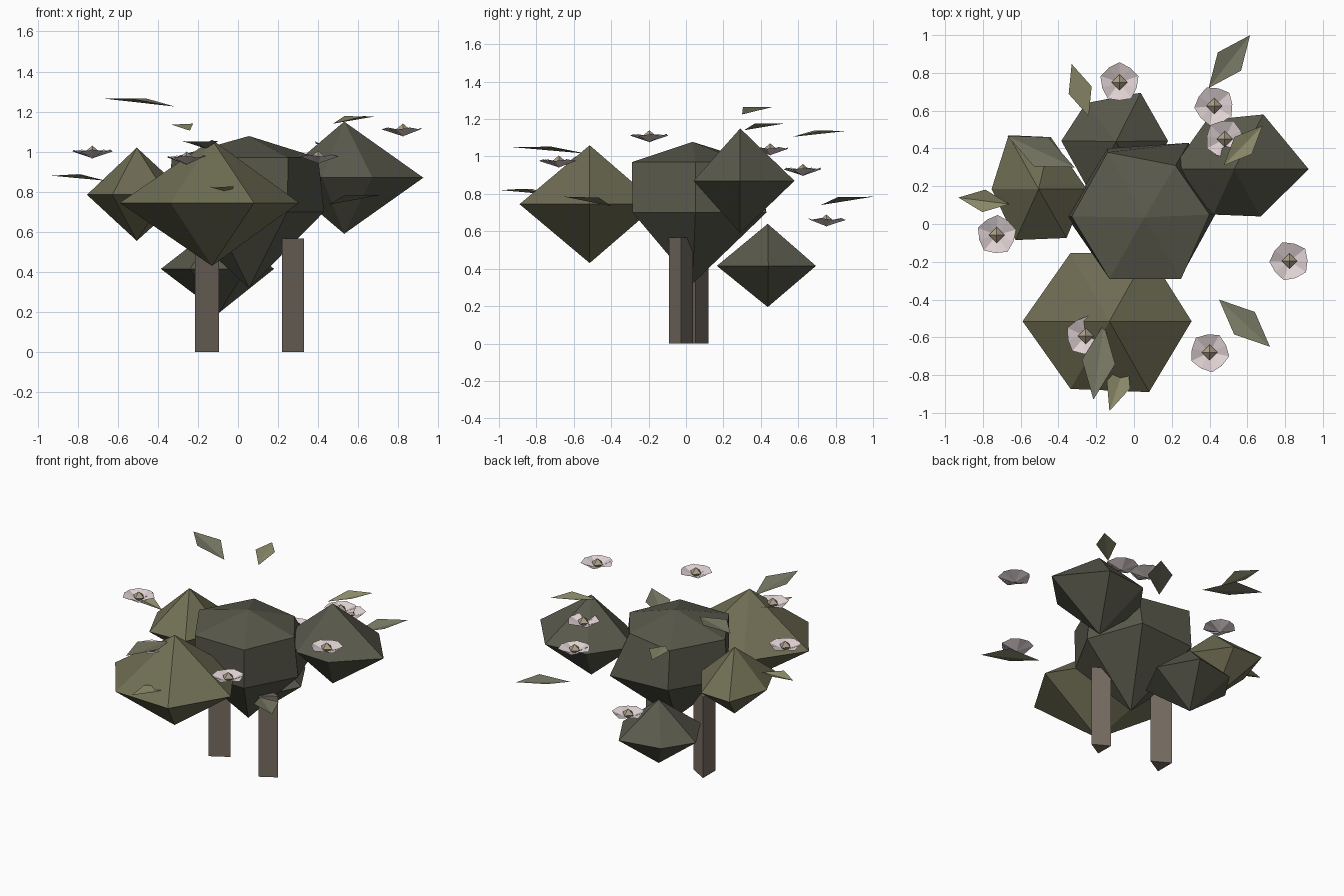
import bpy
from math import sin, cos, radians
from mathutils import Vector

if "Cube" in bpy.data.objects:
    bpy.data.objects.remove(bpy.data.objects["Cube"])


def material(name, rgb):
    m = bpy.data.materials.new(name)
    m.diffuse_color = (*rgb, 1)
    m.use_nodes = True
    m.node_tree.nodes["Principled BSDF"].inputs["Base Color"].default_value = m.diffuse_color
    return m


GREY_GREEN = material("grey_green", (0.10, 0.10, 0.072))
OLIVE = material("olive", (0.16, 0.155, 0.088))
BARK = material("bark", (0.18, 0.15, 0.12))
PETAL = material("petal", (0.74, 0.64, 0.65))
STAMEN = material("stamen", (0.42, 0.35, 0.25))
LEAF_GREY = material("leaf_grey", (0.19, 0.19, 0.13))
LEAF_OLIVE = material("leaf_olive", (0.27, 0.265, 0.15))


def build(name, verts, faces, mat):
    me = bpy.data.meshes.new(name)
    me.from_pydata([tuple(v) for v in verts], [], faces)
    me.materials.append(mat)
    ob = bpy.data.objects.new(name, me)
    bpy.context.collection.objects.link(ob)
    return ob


def lofted(name, bottom, rings, top, mat):
    """Closed faceted solid: bottom point, stacked rings, top point."""
    n = len(rings[0])
    verts = [bottom] + [p for r in rings for p in r] + [top]
    last = len(verts) - 1
    faces = []
    for i in range(n):
        j = (i + 1) % n
        faces.append((0, 1 + j, 1 + i))
        for k in range(len(rings) - 1):
            a, b = 1 + k * n, 1 + (k + 1) * n
            faces.append((a + i, a + j, b + j, b + i))
        a = last - n
        faces.append((a + i, a + j, last))
    return build(name, verts, faces, mat)


def bush(name, centre, z_low, z_mid, z_top, outline, mat):
    lofted(name, (*centre, z_low), [[(x, y, z_mid) for x, y in outline]],
           (*centre, z_top), mat)


# Outer bushes: irregular six-sided double pyramids
bush("front_bush", (-0.13, -0.515), 0.43, 0.745, 1.06,
     [(0.305, -0.515), (0.075, -0.15), (-0.336, -0.153),
      (-0.59, -0.515), (-0.336, -0.873), (0.08, -0.89)], OLIVE)
bush("left_bush", (-0.505, 0.185), 0.555, 0.785, 1.02,
     [(-0.25, 0.185), (-0.44, 0.46), (-0.664, 0.47),
      (-0.754, 0.185), (-0.627, -0.085), (-0.357, -0.074)], OLIVE)
bush("right_bush", (0.53, 0.29), 0.59, 0.87, 1.15,
     [(0.925, 0.29), (0.685, 0.58), (0.385, 0.55),
      (0.2, 0.29), (0.42, 0.05), (0.67, 0.04)], GREY_GREEN)
bush("back_bush", (-0.095, 0.437), 0.195, 0.415, 0.64,
     [(0.18, 0.44), (0.035, 0.695), (-0.255, 0.64),
      (-0.385, 0.44), (-0.24, 0.18), (0.04, 0.165)], GREY_GREEN)

# Central bush has an extra upper ring
lower = [(0.43, 0.05), (0.29, 0.43), (-0.14, 0.40),
         (-0.357, 0.04), (-0.13, -0.28), (0.246, -0.285)]
upper = [(0.40, 0.05), (0.22, 0.31), (-0.14, 0.38),
         (-0.33, 0.04), (-0.13, -0.29), (0.25, -0.29)]
lofted("central_bush", (0.055, 0.035, 0.32),
       [[(x, y, 0.70) for x, y in lower], [(x, y, 0.97) for x, y in upper]],
       (0.055, 0.035, 1.078), GREY_GREEN)

# Three-sided trunks
for name, x, y, r in (("left_trunk", -0.175, 0.05, 0.08),
                      ("right_trunk", 0.257, -0.027, 0.073)):
    ring = [(x + r * cos(radians(a)), y + r * sin(radians(a))) for a in (0, 120, 240)]
    build(name, [(*p, 0) for p in ring] + [(*p, 0.567) for p in ring],
          [(2, 1, 0), (3, 4, 5), (0, 1, 4, 3), (1, 2, 5, 4), (2, 0, 3, 5)], BARK)


# Flowers: five folded petals in a shallow bowl plus a diamond centre
def flower(i, x, y, z, spin):
    c = Vector((x, y, z))
    verts, faces = [], []
    for k in range(5):
        a = spin + 72 * k

        def pt(r, da, h):
            t = radians(a + da)
            return c + Vector((r * cos(t), r * sin(t), h))
        n = len(verts)
        verts += [pt(0, 0, -0.028), pt(0.096, -37, 0.016),
                  pt(0.106, 0, 0.006), pt(0.096, 37, 0.013)]
        faces += [(n, n + 1, n + 2), (n, n + 2, n + 3)]
    build(f"flower_petals_{i}", verts, faces, PETAL)
    r = 0.042
    ring = [c + Vector(d) * r for d in ((1, 0, 0), (0, 1, 0), (-1, 0, 0), (0, -1, 0))]
    lofted(f"flower_centre_{i}", c + Vector((0, 0, -0.03)), [ring],
           c + Vector((0, 0, 0.035)), STAMEN)


for i, (x, y, z) in enumerate([(-0.077, 0.75, 0.655), (0.425, 0.625, 0.925),
                               (0.48, 0.45, 1.035), (-0.727, -0.058, 0.995),
                               (0.823, -0.196, 1.105), (0.40, -0.68, 0.97),
                               (-0.256, -0.593, 0.965)]):
    flower(i, x, y, z, 18 + 23 * i)


# Leaves: kites folded along the midrib
def leaf(i, tip, base, mat):
    tip, base = Vector(tip), Vector(base)
    d = tip - base
    side = Vector((-d.y, d.x, 0)) * 0.22
    mid = (tip + base) / 2 + Vector((0, 0, 0.02))
    build(f"leaf_{i}", [base, mid - side, tip, mid + side],
          [(0, 1, 2), (0, 2, 3)], mat)


for i, (tip, base, mat) in enumerate([
        ((-0.33, 0.847, 1.135), (-0.24, 0.57, 1.105), LEAF_OLIVE),
        ((0.615, 1.0, 0.785), (0.395, 0.72, 0.74), LEAF_GREY),
        ((0.68, 0.52, 1.175), (0.475, 0.31, 1.14), LEAF_OLIVE),
        ((0.72, -0.65, 0.785), (0.45, -0.40, 0.735), LEAF_GREY),
        ((-0.93, 0.14, 0.88), (-0.66, 0.105, 0.855), LEAF_OLIVE),
        ((-0.67, 0.465, 1.265), (-0.315, 0.30, 1.225), LEAF_GREY),
        ((-0.215, -0.93, 1.05), (-0.16, -0.53, 1.015), LEAF_GREY),
        ((-0.13, -0.99, 0.82), (-0.035, -0.71, 0.795), LEAF_OLIVE)]):
    leaf(i, tip, base, mat)
